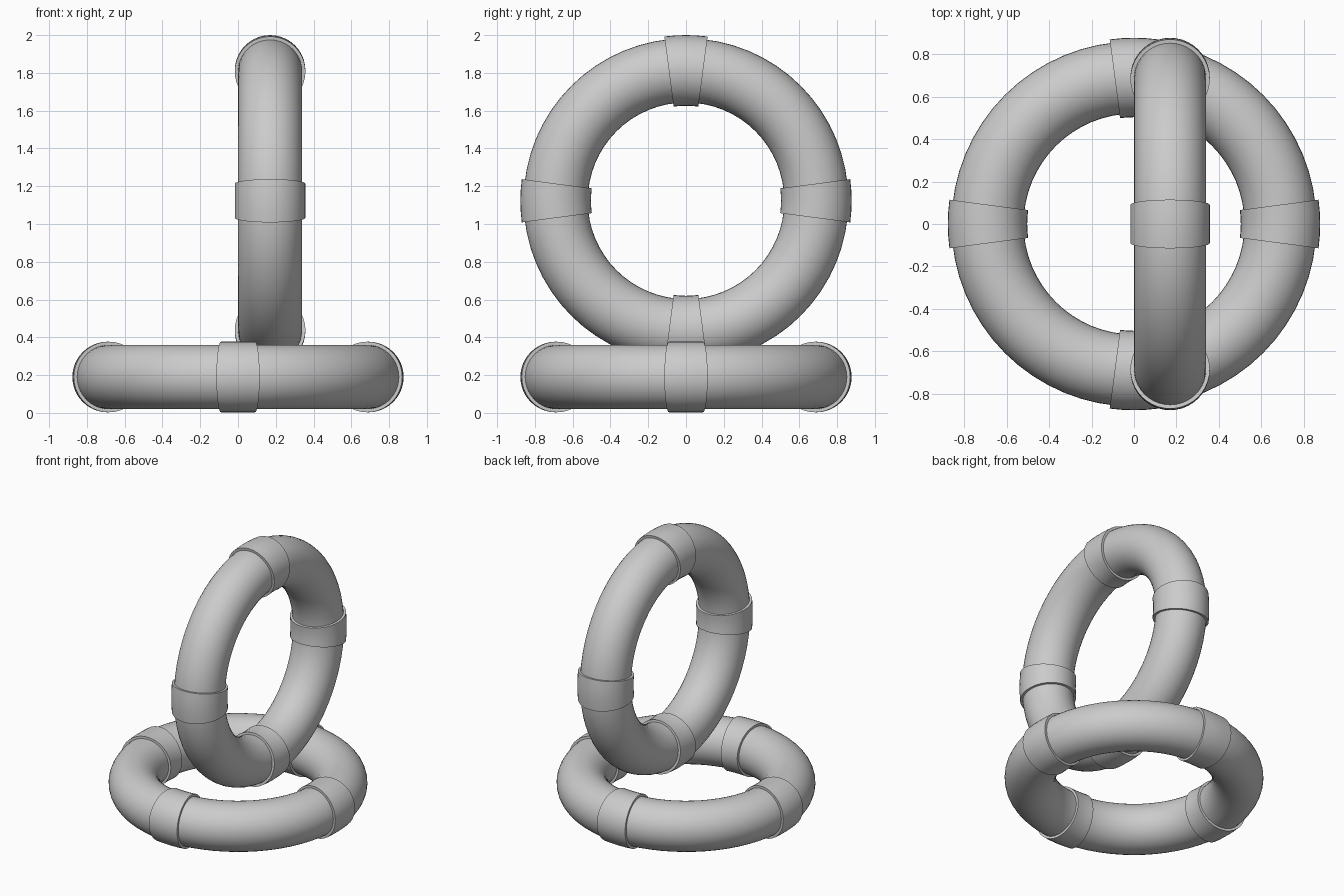
import bpy, bmesh
from math import sin, cos, pi, radians
from mathutils import Matrix

if "Cube" in bpy.data.objects:
    bpy.data.objects.remove(bpy.data.objects["Cube"])

R, TUBE, BAND = 0.69, 0.17, 0.187
HALF = radians(7.5)


def finish(bm, name, matrix):
    bmesh.ops.recalc_face_normals(bm, faces=bm.faces)
    bm.transform(matrix)
    me = bpy.data.meshes.new(name)
    bm.to_mesh(me)
    bm.free()
    ob = bpy.data.objects.new(name, me)
    bpy.context.collection.objects.link(ob)
    bpy.ops.object.select_all(action='DESELECT')
    ob.select_set(True)
    bpy.context.view_layer.objects.active = ob
    bpy.ops.object.shade_smooth_by_angle(angle=radians(35))


def bridge(bm, a, b):
    n = len(a)
    for i in range(n):
        bm.faces.new((a[i], a[(i + 1) % n], b[(i + 1) % n], b[i]))


def circle(bm, angle, r, n):
    # cross-section of the tube at an angle around the ring
    pts = []
    for i in range(n):
        t = 2 * pi * i / n
        d = R + r * cos(t)
        pts.append(bm.verts.new((d * cos(angle), d * sin(angle), r * sin(t))))
    return pts


def ring(name, matrix, segments=64, sides=40):
    bm = bmesh.new()
    loops = [circle(bm, 2 * pi * i / segments, TUBE, sides) for i in range(segments)]
    for i in range(segments):
        bridge(bm, loops[i], loops[(i + 1) % segments])
    finish(bm, name, matrix)


def band(name, matrix, angle, steps=4, sides=40):
    # raised sleeve: end lip, outer skin, end lip
    bm = bmesh.new()
    loops = [circle(bm, angle - HALF, TUBE - 0.003, sides)]
    for i in range(steps + 1):
        loops.append(circle(bm, angle - HALF + 2 * HALF * i / steps, BAND, sides))
    loops.append(circle(bm, angle + HALF, TUBE - 0.003, sides))
    for a, b in zip(loops, loops[1:]):
        bridge(bm, a, b)
    finish(bm, name, matrix)


# lying ring and upright ring, each with four bands
flat = Matrix.Translation((0, 0, 0.19))
upright = Matrix.Translation((0.17, 0, 1.123)) @ Matrix.Rotation(pi / 2, 4, 'Y')
for label, m in (("lying", flat), ("upright", upright)):
    ring(label + "_ring", m)
    for k in range(4):
        band(f"{label}_band_{k + 1}", m, k * pi / 2)
